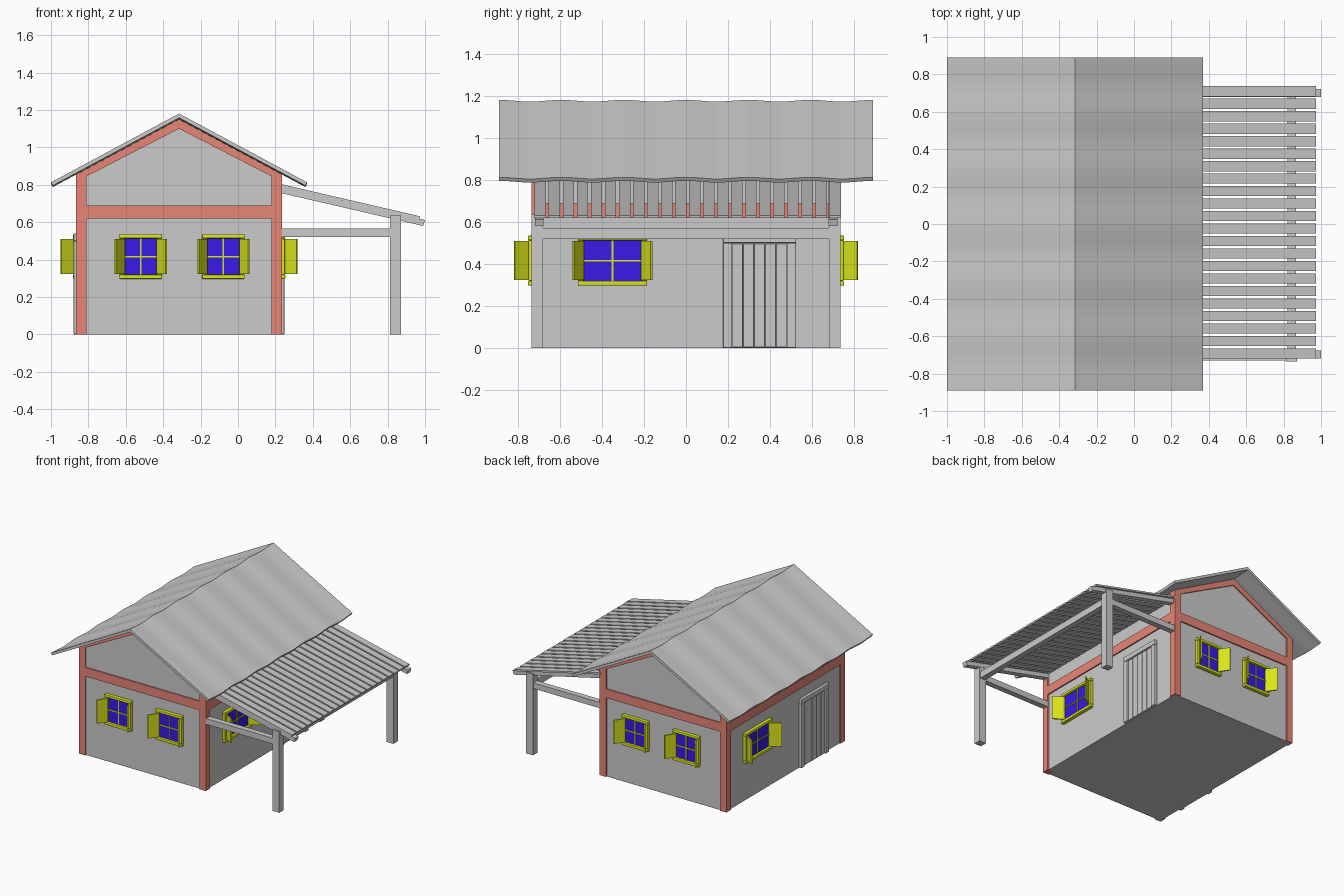
import bpy, bmesh, math
from mathutils import Matrix, Vector

if "Cube" in bpy.data.objects:
    bpy.data.objects.remove(bpy.data.objects["Cube"])


def material(name, col):
    m = bpy.data.materials.new(name)
    m.diffuse_color = (*col, 1)
    m.use_nodes = True
    m.node_tree.nodes["Principled BSDF"].inputs["Base Color"].default_value = m.diffuse_color
    return m


RED = material("red_timber", (0.8, 0.24, 0.18))
YELLOW = material("yellow_paint", (0.7, 0.8, 0.01))
BLUE = material("blue_glass", (0.04, 0.01, 0.8))
CX = -0.315           # ridge line of the house
HX, HY = 0.55, 0.735  # half size of the timber frame


def finish(name, bm, mat=None, M=Matrix(), bevel=0):
    bmesh.ops.recalc_face_normals(bm, faces=bm.faces)
    me = bpy.data.meshes.new(name)
    bm.to_mesh(me)
    bm.free()
    me.transform(M)
    ob = bpy.data.objects.new(name, me)
    bpy.context.collection.objects.link(ob)
    if mat:
        me.materials.append(mat)
    if bevel:
        b = ob.modifiers.new("bevel", "BEVEL")
        b.width, b.segments = bevel, 2
    return ob


def add_box(bm, x0, x1, y0, y1, z0, z1, M=Matrix()):
    T = Matrix.Translation(((x0 + x1) / 2, (y0 + y1) / 2, (z0 + z1) / 2))
    S = Matrix.Diagonal((x1 - x0, y1 - y0, z1 - z0, 1))
    bmesh.ops.create_cube(bm, size=1, matrix=M @ T @ S)


def boxes(name, items, mat=None, M=Matrix(), bevel=0):
    bm = bmesh.new()
    for it in items:
        add_box(bm, *it)
    return finish(name, bm, mat, M, bevel)


def add_prism(bm, pts, y0, y1):
    """xz profile extruded along y"""
    f = bm.faces.new([bm.verts.new((x, y0, z)) for x, z in pts])
    r = bmesh.ops.extrude_face_region(bm, geom=[f])
    for v in r["geom"]:
        if isinstance(v, bmesh.types.BMVert):
            v.co.y = y1


def prisms(name, items, mat=None, M=Matrix(), bevel=0):
    bm = bmesh.new()
    for it in items:
        add_prism(bm, *it)
    return finish(name, bm, mat, M, bevel)


# walls
w = HX - 0.01
prisms("walls", [([(CX - w, 0), (CX + w, 0), (CX + w, 0.86), (CX, 1.15), (CX - w, 0.86)],
                  -HY + 0.01, HY - 0.01)])

# red timber frame: corner posts, ring beam, gable rafters
x0, x1, t = CX - HX, CX + HX, 0.055
boxes("corner_posts", [(a, a + t, b, b + t, 0, 0.86)
                       for a in (x0, x1 - t) for b in (-HY, HY - t)], RED)
boxes("ring_beam", [(x0 + t, x1 - t, b, b + t, 0.62, 0.69) for b in (-HY, HY - t)]
      + [(a, a + t, -HY + t, HY - t, 0.62, 0.69) for a in (x0, x1 - t)], RED)
gable = [(x0, 0.862), (x0, 0.83), (x0 + t, 0.845), (CX, 1.1), (x1 - t, 0.845),
         (x1, 0.83), (x1, 0.862), (CX, 1.157)]
prisms("gable_rafters", [(gable, b, b + t) for b in (-HY, HY - t)], RED)

# main roof: thin folded sheet with a gentle wave along its length
bm = bmesh.new()
prof = [(-0.685, 0.812), (0, 1.18), (0.685, 0.812), (0.675, 0.795), (0, 1.157), (-0.675, 0.795)]
N = 48
rings = []
for i in range(N + 1):
    y = -0.89 + 1.78 * i / N
    d = 0.004 * math.cos(2 * math.pi * y / 0.297) - 0.003
    rings.append([bm.verts.new((CX + x, y, z + d)) for x, z in prof])
for a, b in zip(rings, rings[1:]):
    for k in range(6):
        bm.faces.new((a[k], a[k - 1], b[k - 1], b[k]))
for r in (rings[0], rings[-1]):
    bm.faces.new((r[0], r[1], r[4], r[5]))
    bm.faces.new((r[1], r[2], r[3], r[4]))
finish("main_roof", bm)

# porch: posts, beams, rafters and slats
boxes("porch_posts", [(0.813, 0.872, b, b + t, 0, 0.635) for b in (-HY, HY - t)])
boxes("porch_front_beam", [(0.82, 0.865, -0.68, 0.68, 0.52, 0.572)])
boxes("porch_tie_beams", [(0.23, 0.815, b, b + 0.045, 0.522, 0.567) for b in (-0.73, 0.685)])
rafter = [(0.225, 0.792), (1.0, 0.612), (0.99, 0.58), (0.225, 0.757)]
prisms("porch_rafters", [(rafter, b, b + 0.042) for b in (-0.719, 0.679)])
slat = [(0.225, 0.792), (0.225, 0.805), (0.972, 0.632), (0.97, 0.619)]
prisms("porch_slats", [(slat, y - 0.027, y + 0.027)
                       for y in (-0.693 + 0.0668 * i for i in range(22))])


def wall_spot(side, u):
    """matrix whose local -y points out of the wall"""
    pos, ang = {"front": ((u, -HY, 0), 0), "back": ((u, HY, 0), 180),
                "right": ((x1, u, 0), 90), "left": ((x0, u, 0), -90)}[side]
    return Matrix.Translation(pos) @ Matrix.Rotation(math.radians(ang), 4, "Z")


def window(name, M, hw):
    o, lo, hi = hw + 0.025, 0.32, 0.513
    boxes(name + "_frame", [(-o, o, -0.018, 0.012, 0.297, lo), (-o, o, -0.018, 0.012, hi, 0.535),
                            (-o, -hw, -0.015, 0.012, lo, hi), (hw, o, -0.015, 0.012, lo, hi)],
          YELLOW, M, 0.005)
    boxes(name + "_glass", [(-hw, hw, 0, 0.012, lo, hi)], BLUE, M)
    boxes(name + "_muntins", [(-0.004, 0.004, -0.006, 0.002, lo, hi),
                              (-hw, hw, -0.006, 0.002, 0.412, 0.42)], YELLOW, M)
    # open shutters hinged at each side
    bm = bmesh.new()
    L, ang = 0.083, math.atan2(0.067, 0.045)
    for s in (-1, 1):
        H = (Matrix.Translation((s * hw, -0.012, 0))
             @ Matrix.Rotation(-ang if s > 0 else math.pi + ang, 4, "Z"))
        add_box(bm, 0, L, -0.005, 0.005, lo + 0.004, hi - 0.004, H)
    finish(name + "_shutters", bm, YELLOW, M)


for side in ("front", "back"):
    for n, u in (("left", -0.52), ("right", -0.078)):
        window(f"{side}_{n}_window", wall_spot(side, u), 0.089)
window("right_wall_window", wall_spot("right", -0.35), 0.14)
window("left_wall_window", wall_spot("left", 0.35), 0.14)

# plank doors with frames
for side, u in (("right", 0.35), ("left", -0.35)):
    M = wall_spot(side, u)
    boxes(side + "_door_frame", [(-0.174, -0.13, -0.014, 0.012, 0, 0.5),
                                 (0.13, 0.174, -0.014, 0.012, 0, 0.5),
                                 (-0.174, 0.174, -0.014, 0.012, 0.5, 0.54)], None, M, 0.006)
    p = 0.26 / 5
    boxes(side + "_door_planks", [(-0.13 + i * p + 0.001, -0.13 + (i + 1) * p - 0.001,
                                   -0.005, 0.012, 0.003, 0.497) for i in range(5)], None, M, 0.004)
